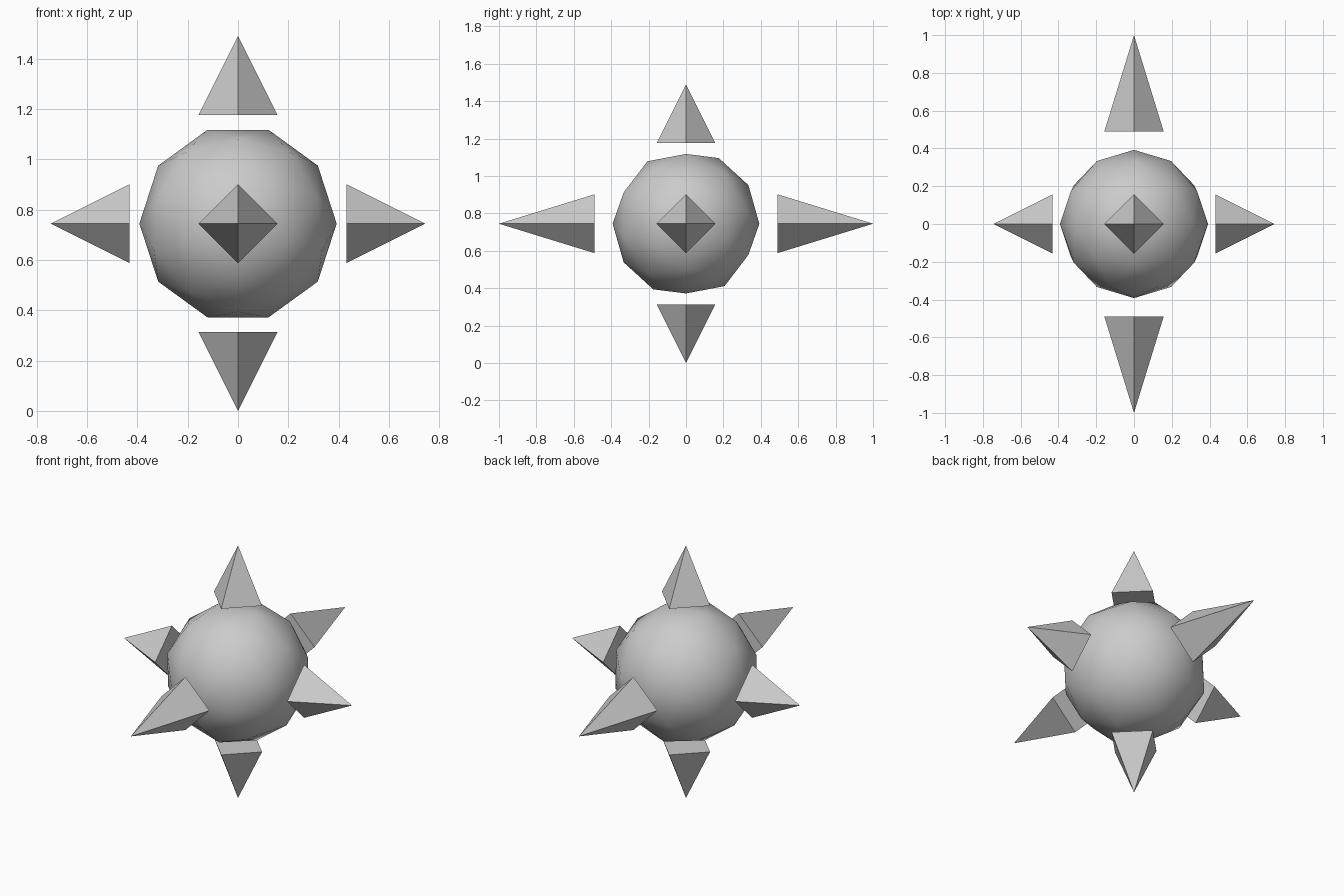
import bpy
from mathutils import Matrix, Vector

cube = bpy.data.objects.get("Cube")
if cube:
    bpy.data.objects.remove(cube, do_unlink=True)

UNIT = 1 / 12.75                      # the long spikes reach 12.75 units out
CENTRE = Vector((0, 0, 9.5 * UNIT))   # the lower spike touches the ground

GREY = (0.6, 0.6, 0.6, 1)
grey = bpy.data.materials.new("plain grey")
grey.use_nodes = True
grey.diffuse_color = GREY
grey.node_tree.nodes["Principled BSDF"].inputs["Base Color"].default_value = GREY


def finish(name):
    obj = bpy.context.object
    obj.name = obj.data.name = name
    obj.data.materials.append(grey)
    return obj


# Round core, with its poles facing front and back
bpy.ops.mesh.primitive_ico_sphere_add(subdivisions=2, radius=5 * UNIT, location=CENTRE)
core = finish("core")
core.data.transform(Matrix(((0, 1, 0), (0, 0, 1), (1, 0, 0))).to_4x4())
bpy.ops.object.shade_smooth()


# Floating four-sided spikes, one along each direction
def spike(name, direction, start, length):
    direction = Vector(direction)
    bpy.ops.mesh.primitive_cone_add(
        vertices=4, radius1=2 * UNIT, radius2=0, depth=length * UNIT,
        location=CENTRE + direction * (start + length / 2) * UNIT,
        rotation=direction.to_track_quat("Z", "Y").to_euler())
    finish(name)


for sign, x_name, y_name, z_name in ((1, "left", "back", "top"),
                                     (-1, "right", "front", "bottom")):
    spike(x_name + "_spike", (sign, 0, 0), 5.5, 4)
    spike(y_name + "_spike", (0, sign, 0), 6.25, 6.5)
    spike(z_name + "_spike", (0, 0, sign), 5.5, 4)
